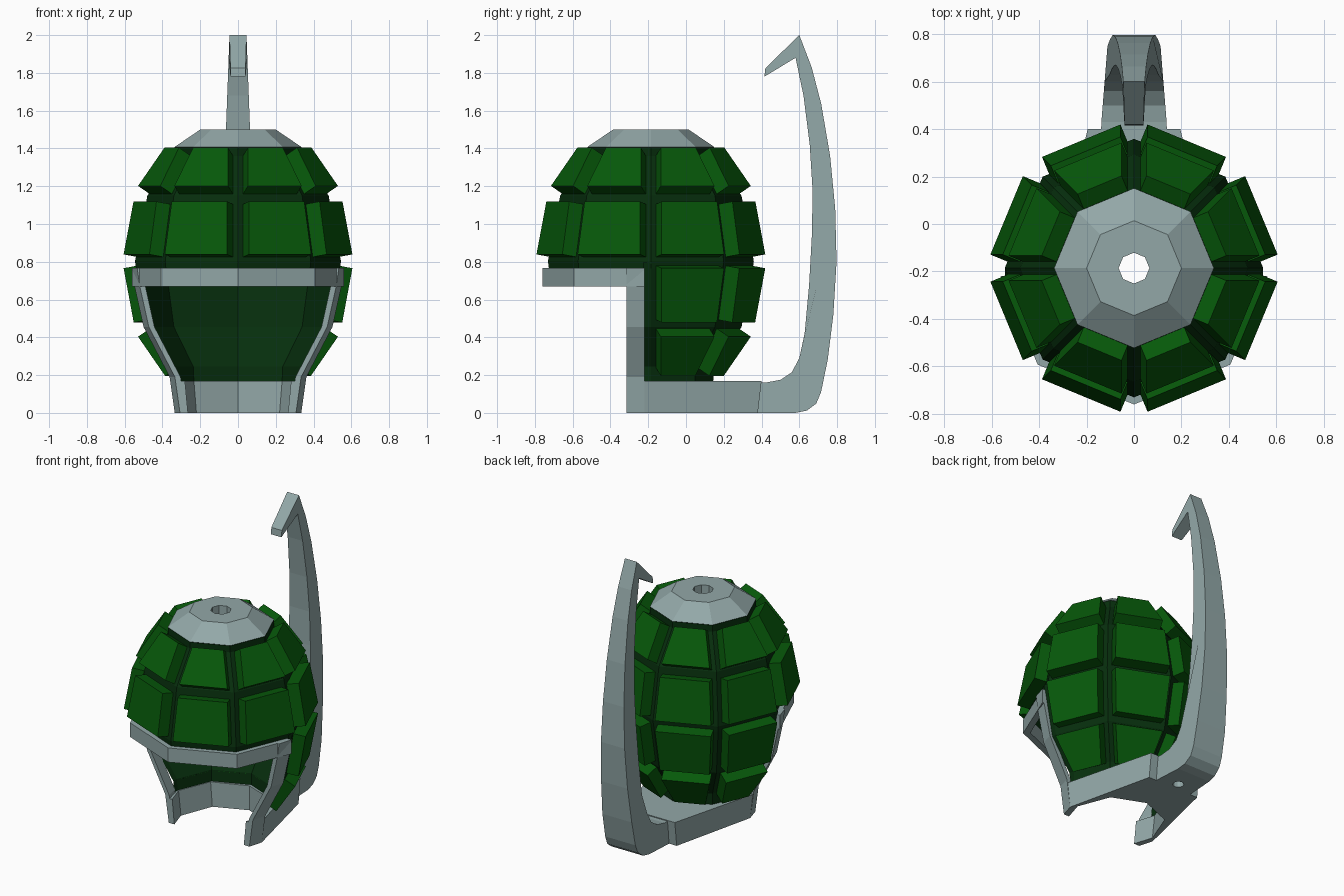
import bpy, bmesh, math
from mathutils import Vector

if "Cube" in bpy.data.objects:
    bpy.data.objects.remove(bpy.data.objects["Cube"])

CY = -0.186                      # y of the body's axis
OCT = math.radians(45)


def material(name, col):
    m = bpy.data.materials.new(name)
    m.diffuse_color = (*col, 1)
    m.use_nodes = True
    m.node_tree.nodes["Principled BSDF"].inputs["Base Color"].default_value = m.diffuse_color
    return m


PLATE = material("plate_green", (0.002, 0.1, 0.003))
DARK = material("dark_green", (0.002, 0.028, 0.004))
STEEL = material("steel", (0.29, 0.39, 0.39))


def finish(name, bm, mat=STEEL):
    bmesh.ops.recalc_face_normals(bm, faces=bm.faces)
    me = bpy.data.meshes.new(name)
    bm.to_mesh(me)
    bm.free()
    ob = bpy.data.objects.new(name, me)
    bpy.context.collection.objects.link(ob)
    me.materials.append(mat)
    return ob


def loft(bm, rings, closed=True, caps=False):
    """Join rows of points with quads."""
    rows = [[bm.verts.new(p) for p in r] for r in rings]
    n = len(rows[0])
    for a, b in zip(rows, rows[1:]):
        for i in range(n if closed else n - 1):
            j = (i + 1) % n
            bm.faces.new((a[i], a[j], b[j], b[i]))
    if caps:
        bm.faces.new(rows[0])
        bm.faces.new(rows[-1])


def polar(r, k, z):
    return Vector((r * math.cos(k * OCT), CY + r * math.sin(k * OCT), z))


def octagon(r, z):
    return [polar(r, k, z) for k in range(8)]


def half_shell(r, z):
    pts = [polar(r, k, z) for k in range(5)]
    lead = Vector((0, -0.04, 0))
    return [pts[0] + lead] + pts + [pts[-1] + lead]


# Body shell: full octagon above, back half only below the face opening
bm = bmesh.new()
loft(bm, [octagon(r, z) for r, z in
          [(.54, .765), (.545, .803), (.48, 1.15), (.335, 1.36), (.335, 1.405)]])
finish("upper_shell", bm, DARK)
bm = bmesh.new()
loft(bm, [half_shell(r, z) for r, z in
          [(.545, .80), (.48, .455), (.335, .245), (.33, .168)]], closed=False)
finish("lower_shell", bm, DARK)

# Raised plates, extruded along each facet's normal
bm = bmesh.new()


def plate(k, lo, hi, seg, margin=.028, thick=.083):
    (r0, z0), (r1, z1) = seg
    quad = []
    for z, flip in ((lo, 0), (hi, 1)):
        r = r0 + (r1 - r0) * (z - z0) / (z1 - z0)
        a, b = polar(r, k, z), polar(r, k + 1, z)
        d = (b - a).normalized() * margin
        quad += [b - d, a + d] if flip else [a + d, b - d]
    n = (quad[1] - quad[0]).cross(quad[3] - quad[0]).normalized()
    loft(bm, [[p + n * .003 for p in quad], [p + n * thick for p in quad]], caps=True)


ROWS = [(1.157, 1.36, ((.48, 1.15), (.335, 1.36)), 8),
        (.825, 1.105, ((.545, .803), (.48, 1.15)), 8),
        (.493, .78, ((.48, .455), (.545, .803)), 4),
        (.24, .448, ((.335, .245), (.48, .455)), 4)]
for lo, hi, seg, count in ROWS:
    for k in range(count):
        plate(k, lo, hi, seg)
finish("armor_plates", bm, PLATE)

# Top cap with hole
bm = bmesh.new()
loft(bm, [octagon(r, z) for r, z in
          [(.32, 1.40), (.337, 1.407), (.2, 1.5), (.065, 1.5), (.065, 1.42), (.32, 1.40)]])
finish("top_cap", bm)


# Brow band around the front half
def band_section(x, y):
    return [Vector((x * s, CY + y * s, z)) for s, z in
            ((.53, .67), (.575, .67), (.575, .768), (.53, .768))]


bm = bmesh.new()
c = math.sqrt(.5)
rows = [band_section(*p) for p in [(-c, -c), (0, -1), (c, -c)]]
for side, at in ((-1, 0), (1, 4)):
    end = band_section(side, 0)
    for p in end:
        p.y = -.22
        p.x -= side * .0145
    rows.insert(at, end)
loft(bm, rows, caps=True)
finish("brow_band", bm)

# Side posts following the shell's curve
bm = bmesh.new()
for s in (-1, 1):
    loft(bm, [[(s * x, -.22, z), (s * (x - .035), -.22, z),
               (s * (x - .058), -.315, z), (s * (x - .028), -.315, z)]
              for x, z in [(.335, 0), (.362, .19), (.50, .455), (.548, .67), (.562, .768)]],
         caps=True)
finish("side_posts", bm)

# Neck base: tapering C shape with octagonal opening and a tail
bm = bmesh.new()
outer = [(.307, -.315), (.335, -.22), (.195, .38)]
inner = [(.0, .125), (.22, .035), (.305, -.185), (.265, -.315)]
right = inner + outer


def base_pts(z, top):
    pts = []
    for x, y in right:
        tail = y > .3
        pts.append((x * (1.06 if top and not tail else 1), y + (.02 if top and tail else 0), z))
    return pts


def mirrored(pts):
    return pts + [(-x, y, z) for x, y, z in reversed(pts[1:])]


loft(bm, [mirrored(base_pts(0, False)), mirrored(base_pts(.168, True))])
for z, top in ((0, False), (.168, True)):
    for s in (-1, 1):
        pts = [(s * x, y, h) for x, y, h in base_pts(z, top)]
        bm.faces.new([bm.verts.new(p) for p in pts + [(0, pts[-1][1], z)]])
bmesh.ops.remove_doubles(bm, verts=bm.verts, dist=.0005)
finish("neck_base", bm)

# Safety lever: side profile (y, z), narrowing along its length
bm = bmesh.new()
profile = [(.34, 0), (.58, 0), (.64, .012), (.69, .05), (.715, .11), (.75, .28), (.78, .52),
           (.797, .8), (.79, 1.08), (.763, 1.36), (.715, 1.64), (.665, 1.83), (.6, 2.0),
           (.42, 1.825), (.415, 1.78), (.58, 1.88), (.622, 1.68), (.655, 1.42),
           (.67, 1.18), (.667, .95), (.652, .68), (.628, .42), (.60, .29),
           (.56, .215), (.5, .175), (.43, .162), (.34, .162)]


def half_width(y, z):
    if z < .3:
        return .14 - .08 * max(0, y - .4)
    return .04 if y < .5 else .12 - .0375 * z


loft(bm, [[(s * half_width(y, z), y, z) for y, z in profile] for s in (-1, 1)], caps=True)
lever = finish("safety_lever", bm)

# Blind pin hole under the lever's foot
bm = bmesh.new()
bmesh.ops.create_cone(bm, cap_ends=True, segments=12, radius1=.035, radius2=.035, depth=.16)
bmesh.ops.translate(bm, verts=bm.verts, vec=(0, .43, 0))
cutter = finish("pin_hole_cutter", bm)
cutter.hide_render = True
cutter.display_type = 'WIRE'
mod = lever.modifiers.new("pin_hole", 'BOOLEAN')
mod.operation = 'DIFFERENCE'
mod.object = cutter
